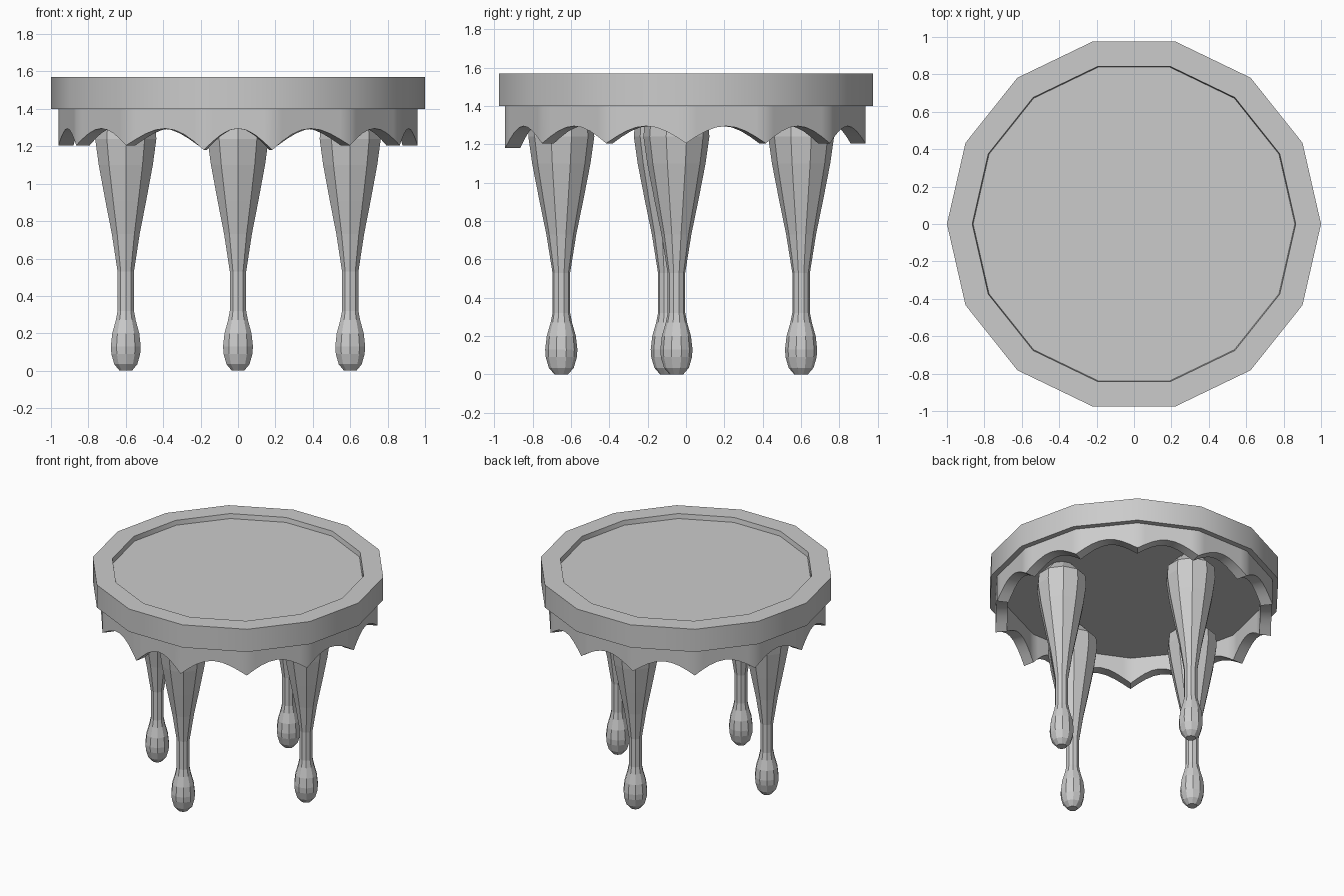
import bpy, bmesh
from math import sin, cos, pi, radians

if "Cube" in bpy.data.objects:
    bpy.data.objects.remove(bpy.data.objects["Cube"])

SIDES = 14


def make(name, verts, faces, smooth=None):
    me = bpy.data.meshes.new(name)
    me.from_pydata(verts, [], faces)
    bm = bmesh.new()
    bm.from_mesh(me)
    bmesh.ops.recalc_face_normals(bm, faces=bm.faces)
    bm.to_mesh(me)
    bm.free()
    ob = bpy.data.objects.new(name, me)
    bpy.context.collection.objects.link(ob)
    if smooth:
        bpy.ops.object.select_all(action='DESELECT')
        ob.select_set(True)
        bpy.context.view_layer.objects.active = ob
        bpy.ops.object.shade_smooth_by_angle(angle=radians(smooth))
    return ob


def lathe(name, profile, n, at=(0, 0), phase=0.0, smooth=None):
    """Turn (radius, z) points around a vertical axis and cap both ends."""
    verts = [(at[0] + r * cos(phase + 2 * pi * i / n),
              at[1] + r * sin(phase + 2 * pi * i / n), z)
             for r, z in profile for i in range(n)]
    faces = [(k * n + i, k * n + (i + 1) % n, (k + 1) * n + (i + 1) % n, (k + 1) * n + i)
             for k in range(len(profile) - 1) for i in range(n)]
    faces += [tuple(range(n)), tuple(range(len(verts) - n, len(verts)))]
    return make(name, verts, faces, smooth)


# Table top with a raised rim around a shallow recess
lathe("table_top", [(1, 1.40), (1, 1.57), (0.865, 1.57), (0.86, 1.535)], SIDES, smooth=30)


# Scalloped skirt: one arch per side, the front arch a little narrower
def skirt(r_out, r_in, z_top, steps=8):
    step = 2 * pi / SIDES
    cusps = [(i * step, 1.205) for i in range(SIDES)]
    cusps[10] = (-pi / 2 - radians(11), 1.18)
    cusps[11] = (-pi / 2 + radians(11), 1.18)
    verts, faces = [], []
    for i in range(SIDES):
        (a, za), (b, zb) = cusps[i], cusps[(i + 1) % SIDES]
        b = a + (b - a) % (2 * pi)
        for s in range(steps):
            t = s / steps
            low = za + (zb - za) * t
            z = low + (1.295 - low) * sin(pi * t)
            for r, h in ((r_out, z_top), (r_out, z), (r_in, z), (r_in, z_top)):
                verts.append((r * (cos(a) * (1 - t) + cos(b) * t),
                              r * (sin(a) * (1 - t) + sin(b) * t), h))
    n = SIDES * steps
    for k in range(n):
        m = (k + 1) % n
        for j in range(4):
            q = (j + 1) % 4
            faces.append((4 * k + j, 4 * k + q, 4 * m + q, 4 * m + j))
    make("scalloped_skirt", verts, faces, 30)


skirt(0.96, 0.88, 1.401)

# Turned legs with bulb feet
LEG = [(0.035, 0.0), (0.065, 0.035), (0.081, 0.09), (0.084, 0.13), (0.076, 0.20),
       (0.056, 0.27), (0.046, 0.32), (0.046, 0.53), (0.078, 0.73), (0.115, 0.91),
       (0.152, 1.10), (0.172, 1.24), (0.165, 1.32), (0.085, 1.405)]
for name, at in (("front_leg", (0, -0.65)), ("back_leg", (0, 0.60)),
                 ("right_leg", (0.60, -0.05)), ("left_leg", (-0.60, -0.10))):
    lathe(name, LEG, 10, at, phase=pi / 10)
